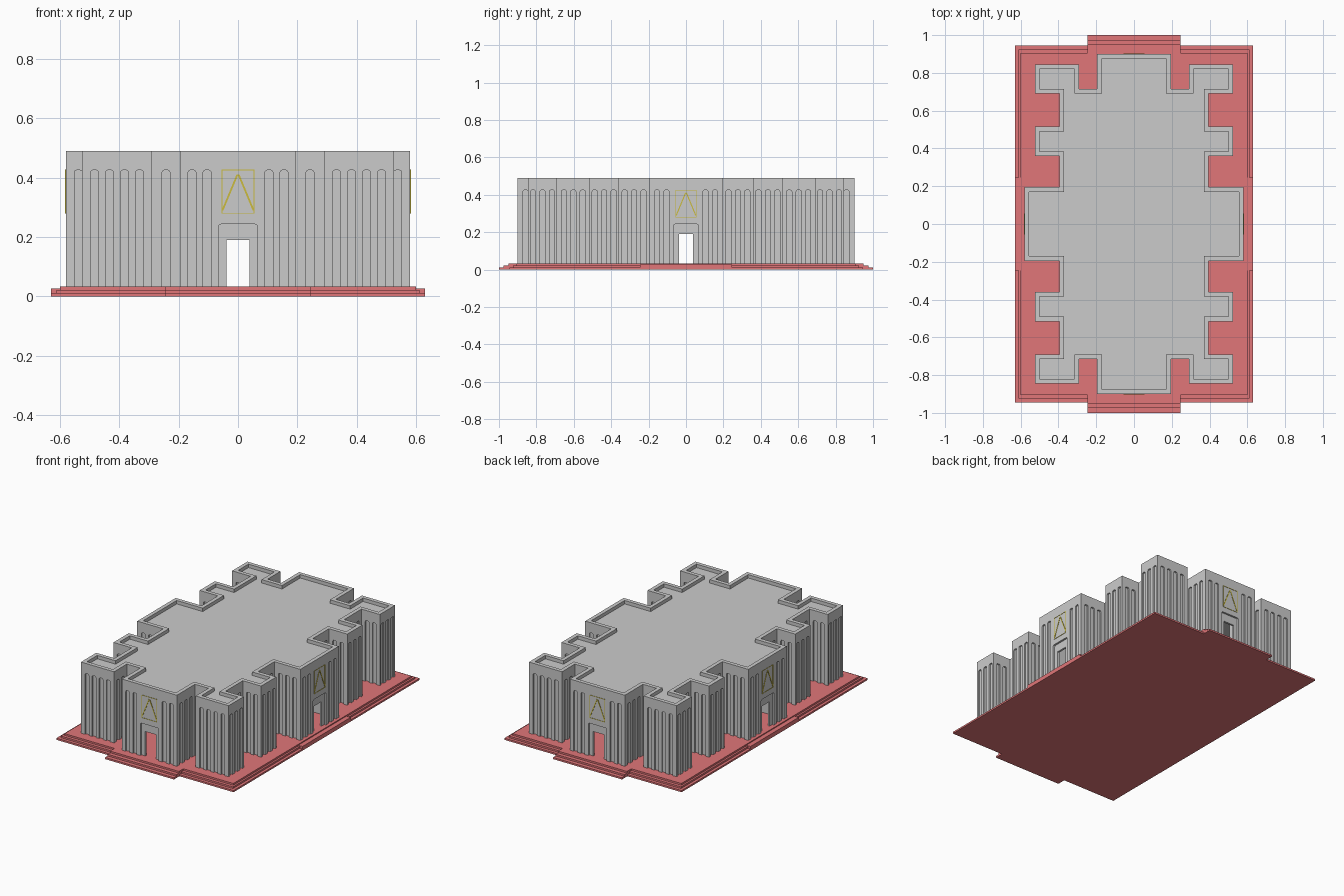
import bpy, bmesh, math
from mathutils import Matrix, Vector

if "Cube" in bpy.data.objects:
    bpy.data.objects.remove(bpy.data.objects["Cube"])

RED = bpy.data.materials.new("red_stone")
RED.diffuse_color = (0.75, 0.18, 0.19, 1)
RED.use_nodes = True
RED.node_tree.nodes["Principled BSDF"].inputs["Base Color"].default_value = RED.diffuse_color
GOLD = bpy.data.materials.new("gold_trim")
GOLD.diffuse_color = (0.6, 0.5, 0.05, 1)
GOLD.use_nodes = True
GOLD.node_tree.nodes["Principled BSDF"].inputs["Base Color"].default_value = GOLD.diffuse_color

BASE, TOP, WALL = 0.033, 0.49, 0.025


def finish(bm, name, mat=None):
    bmesh.ops.recalc_face_normals(bm, faces=bm.faces)
    me = bpy.data.meshes.new(name)
    bm.to_mesh(me)
    bm.free()
    ob = bpy.data.objects.new(name, me)
    bpy.context.collection.objects.link(ob)
    if mat:
        me.materials.append(mat)
    return ob


def box(bm, lo, hi, mtx=Matrix()):
    lo, hi = Vector(lo), Vector(hi)
    size = Matrix.Diagonal((*(hi - lo), 1))
    bmesh.ops.create_cube(bm, size=1, matrix=mtx @ Matrix.Translation((lo + hi) / 2) @ size)


def prism(bm, mtx, half, z0, z1, chamfer, d0, d1):
    """Niche-shaped solid: x along the wall, y outward, clipped top corners."""
    c = chamfer
    prof = [(-half, z0), (half, z0), (half, z1 - c), (half - 0.3 * c, z1 - 0.3 * c), (half - c, z1),
            (c - half, z1), (0.3 * c - half, z1 - 0.3 * c), (-half, z1 - c)]
    a = [bm.verts.new(mtx @ Vector((s, d0, z))) for s, z in prof]
    b = [bm.verts.new(mtx @ Vector((s, d1, z))) for s, z in prof]
    bm.faces.new(a)
    bm.faces.new(b[::-1])
    for i in range(len(a)):
        j = (i + 1) % len(a)
        bm.faces.new((a[i], b[i], b[j], a[j]))


def cut(ob, cutter):
    mod = ob.modifiers.new("cut", 'BOOLEAN')
    mod.operation, mod.solver, mod.object = 'DIFFERENCE', 'EXACT', cutter
    bpy.context.view_layer.objects.active = ob
    bpy.ops.object.modifier_apply(modifier=mod.name)
    bpy.data.objects.remove(cutter)


# Footprint: one quarter, mirrored to the full counter-clockwise outline
q = [(.58, .195), (.395, .195), (.395, .36), (.525, .36), (.525, .515), (.395, .515), (.395, .69),
     (.525, .69), (.525, .845), (.29, .845), (.29, .715), (.195, .715), (.195, .9)]
outer = [Vector(p) for p in q]
outer += [Vector((-x, y)) for x, y in reversed(q)]
outer += [Vector((-x, -y)) for x, y in q]
outer += [Vector((x, -y)) for x, y in reversed(q)]
N = len(outer)


def tangent(i):
    return (outer[(i + 1) % N] - outer[i % N]).normalized()


def inward(i):
    t = tangent(i)
    return Vector((-t.y, t.x))


inner = [outer[i] + WALL * (inward(i - 1) + inward(i)) for i in range(N)]

# Hollow outer walls, rising past the roof as a parapet
bm = bmesh.new()
rings = [[bm.verts.new((p.x, p.y, z)) for p in pts]
         for pts, z in ((outer, BASE), (outer, TOP), (inner, TOP), (inner, BASE))]
for k in range(4):
    a, b = rings[k], rings[(k + 1) % 4]
    for i in range(N):
        j = (i + 1) % N
        bm.faces.new((a[i], a[j], b[j], b[i]))
walls = finish(bm, "walls")

# Flutes, portal niches and door openings cut into the walls
niches, doors = bmesh.new(), bmesh.new()
bays = []
for i in range(N):
    p, r, t, n = outer[i], outer[(i + 1) % N], tangent(i), -inward(i)
    L, mid = (r - p).length, (p + r) / 2
    mtx = Matrix(((t.x, n.x, 0, mid.x), (t.y, n.y, 0, mid.y), (0, 0, 1, 0), (0, 0, 0, 1)))
    if L > 0.3:
        bays.append(mtx)
        offsets = [-.155, -.104, .104, .155]
        prism(niches, mtx, .065, 0, .243, .008, -.012, .01)
        box(doors, (-.038, -.06, 0), (.038, .03, .19), mtx)
    else:
        count = int(L / .055 + .2)
        offsets = [(k - (count - 1) / 2) * .0505 for k in range(count)]
    for s in offsets:
        prism(niches, mtx @ Matrix.Translation((s, 0, 0)), .0135, 0, .425, .008, -.01, .01)
cut(walls, finish(niches, "niche_cutter"))
cut(walls, finish(doors, "door_cutter"))

# Sunken roof slab
bm = bmesh.new()
f = bm.faces.new([bm.verts.new((p.x, p.y, .445)) for p in inner])
ext = bmesh.ops.extrude_face_region(bm, geom=[f])
bmesh.ops.translate(bm, vec=(0, 0, .023),
                    verts=[v for v in ext["geom"] if isinstance(v, bmesh.types.BMVert)])
finish(bm, "roof")

# Stepped platform with entrance stairs on every side
bm = bmesh.new()
for i, (x, y) in enumerate([(.63, .945), (.612, .925), (.6, .905)]):
    box(bm, (-x, -y, i * .011), (x, y, (i + 1) * .011))
finish(bm, "platform", RED)
bm = bmesh.new()
for i in range(3):
    y = 1 - .025 * i
    for s in (-1, 1):
        ya, yb = sorted((s * .85, s * y))
        box(bm, (-.245, ya, i * .011), (.245, yb, (i + 1) * .011))
finish(bm, "end_stairs", RED)
bm = bmesh.new()
for s in (-1, 1):
    xa, xb = sorted((s * .55, s * .63))
    box(bm, (xa, -.245, 0), (xb, .245, .027))
finish(bm, "side_landings", RED)

# Plain geometric gold ornament above each door: thin frame with slanted bars
bm = bmesh.new()
w = .0025
for mtx in bays:
    for x in (-.054, .054):
        box(bm, (x - w / 2, -.002, .28), (x + w / 2, .002, .425), mtx)
    for z in (.28, .425):
        box(bm, (-.055, -.002, z - w / 2), (.055, .002, z + w / 2), mtx)
    for s in (-1, 1):
        tilt = Matrix.Translation((s * .027, 0, .35)) @ Matrix.Rotation(-s * -math.atan2(.05, .12), 4, 'Y')
        tilt = mtx @ Matrix.Translation((s * .027, 0, .35)) @ Matrix.Rotation(-s * math.atan2(.05, .12), 4, 'Y')
        box(bm, (-.003, -.002, -.065), (.003, .002, .065), tilt)
finish(bm, "wall_ornaments", GOLD)
